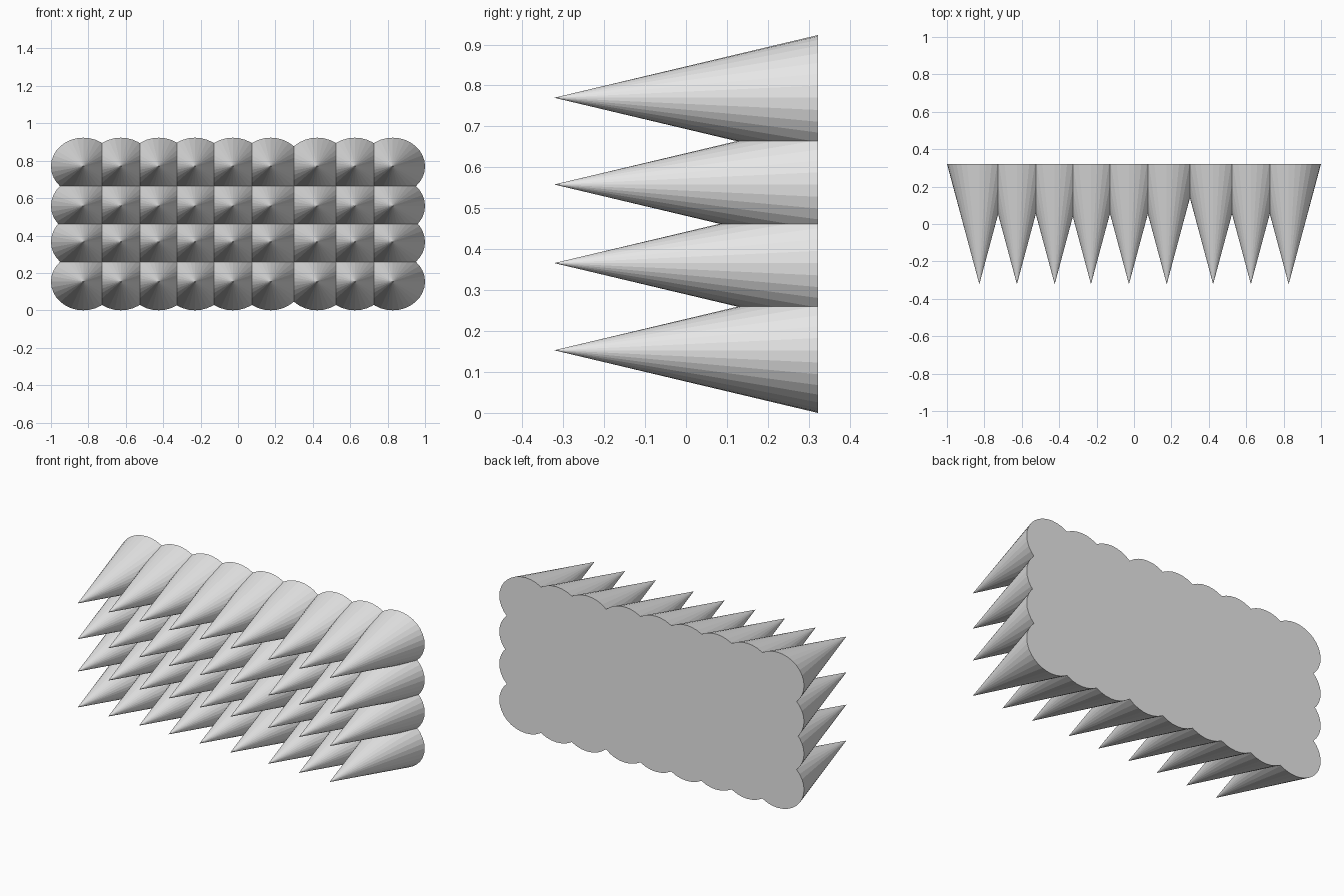
import bpy
import bmesh
from math import pi
from mathutils import Matrix

cube = bpy.data.objects.get("Cube")
if cube:
    bpy.data.objects.remove(cube, do_unlink=True)

# Plain light grey
grey = bpy.data.materials.new("light_grey")
grey.use_nodes = True
colour = (0.8, 0.8, 0.8, 1.0)
grey.diffuse_color = colour
grey.node_tree.nodes["Principled BSDF"].inputs["Base Color"].default_value = colour

# One flat-faced spike, point towards the front, slightly wider than tall
WIDTH, HEIGHT, DEPTH = 0.173, 0.153, 0.644
bm = bmesh.new()
bmesh.ops.create_cone(bm, cap_ends=True, segments=32, radius1=1, radius2=0, depth=1)
bmesh.ops.remove_doubles(bm, verts=bm.verts, dist=0.0001)
bm.transform(Matrix.Diagonal((WIDTH, DEPTH, HEIGHT, 1)) @ Matrix.Rotation(pi / 2, 4, "X"))
bmesh.ops.recalc_face_normals(bm, faces=bm.faces)
spike_mesh = bpy.data.meshes.new("spike")
bm.to_mesh(spike_mesh)
bm.free()
spike_mesh.materials.append(grey)

# Overlapping grid of spikes sharing one flat back
columns = (-0.827, -0.626, -0.424, -0.23, -0.027, 0.175, 0.423, 0.625, 0.827)
rows = (0.153, 0.366, 0.558, 0.77)
for r, z in enumerate(rows, 1):
    for c, x in enumerate(columns, 1):
        spike = bpy.data.objects.new(f"spike_row{r}_column{c}", spike_mesh)
        spike.location = (x, 0, z)
        bpy.context.collection.objects.link(spike)
